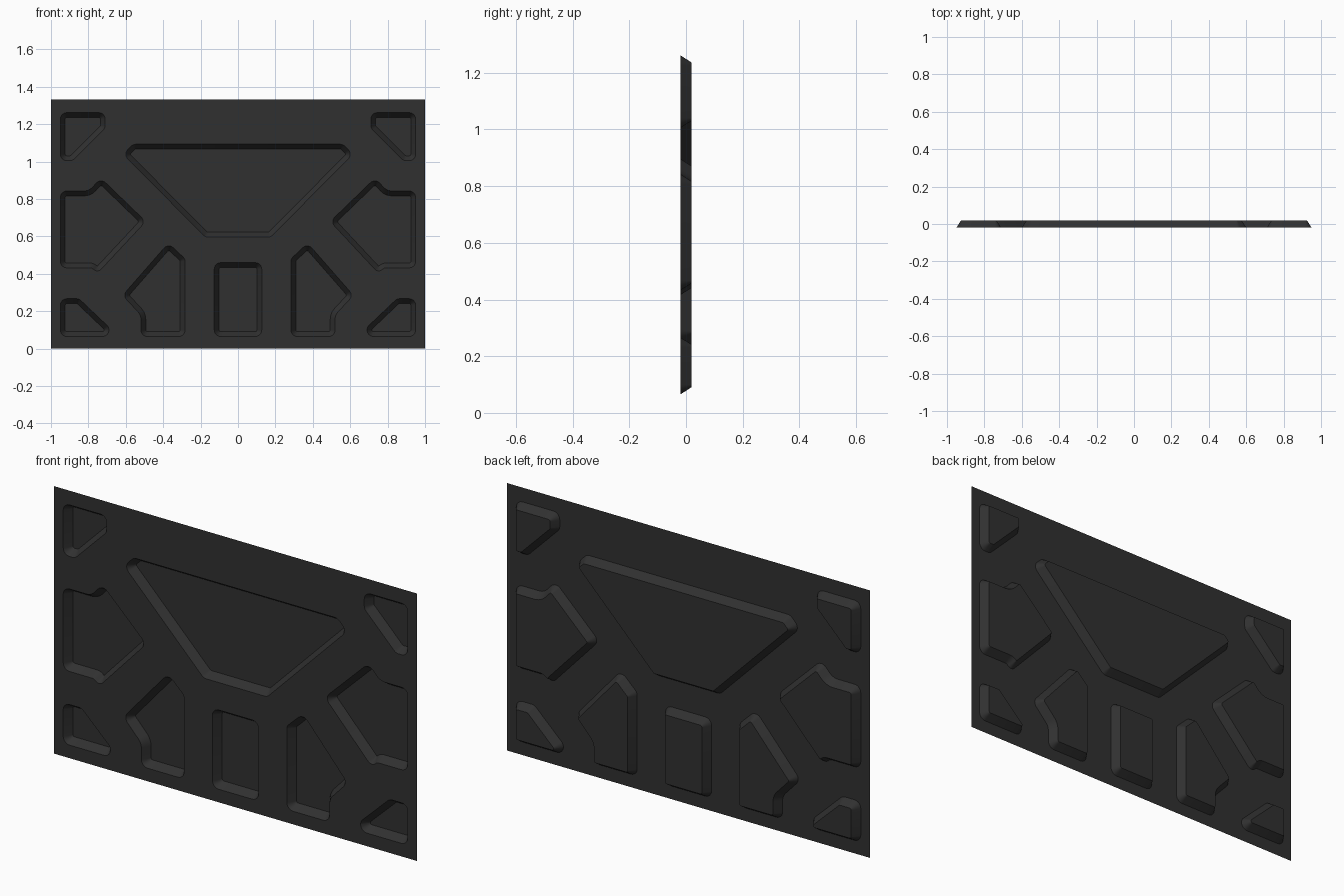
import bpy, bmesh, math
from mathutils import Vector

if "Cube" in bpy.data.objects:
    bpy.data.objects.remove(bpy.data.objects["Cube"])

FRONT, BACK = -0.02, 0.02      # sheet plane and pocket floor plane
INSET, RADIUS, STEPS = 0.026, 0.035, 6
HEIGHT = 1.333

# Left-hand pocket outlines (x, z, optional corner radius)
SIDE = [
    # upper corner
    [(-.95, 1.262), (-.71, 1.262), (-.71, 1.18), (-.885, 1.005), (-.95, 1.005)],
    # side pentagon
    [(-.95, .843), (-.797, .843, .06), (-.733, .912), (-.493, .68),
     (-.75, .405, .028), (-.782, .432, .028), (-.95, .432)],
    # lower corner
    [(-.95, .267), (-.85, .267), (-.69, .115), (-.69, .065), (-.95, .065)],
    # lower house shape
    [(-.372, .565), (-.283, .48), (-.283, .065), (-.519, .065),
     (-.519, .18, .06), (-.617, .285)],
]
# Pockets on the centre line
CENTRE = [
    [(-.56, 1.093), (.56, 1.093), (.615, 1.04), (.175, .597), (-.175, .597), (-.615, 1.04)],
    [(-.127, .46), (.127, .46), (.127, .065), (-.127, .065)],
]


def rounded(points):
    """Return matching rim and floor outlines of a clockwise polygon."""
    rim, floor = [], []
    n = len(points)
    for i in range(n):
        a, p, b = (Vector(points[k % n][:2]) for k in (i - 1, i, i + 1))
        r = points[i][2] if len(points[i]) > 2 else RADIUS
        d1, d2 = (p - a).normalized(), (b - p).normalized()
        n1, n2 = Vector((d1.y, -d1.x)), Vector((d2.y, -d2.x))
        turn = math.atan2(d1.x * d2.y - d1.y * d2.x, d1.dot(d2))
        s = 1 if turn < 0 else -1
        c = p + s * r * (n1 + n2) / (1 + n1.dot(n2))
        start = math.atan2(n1.y, n1.x)
        for k in range(STEPS + 1):
            t = start + turn * k / STEPS
            nrm = Vector((math.cos(t), math.sin(t)))
            q = c - s * r * nrm
            rim.append(q)
            floor.append(q + INSET * nrm)
    return rim, floor


def ring(bm, pts, y):
    return [bm.verts.new((p[0], y, p[1])) for p in pts]


def loop_edges(bm, verts):
    return [bm.edges.new((verts[i - 1], verts[i])) for i in range(len(verts))]


bm = bmesh.new()
border = ring(bm, [(-1, 0), (1, 0), (1, HEIGHT), (-1, HEIGHT)], FRONT)
sheet_edges = loop_edges(bm, border)

mirrored = [[(-p[0],) + tuple(p[1:]) for p in reversed(o)] for o in SIDE]
pairs = []
for outline in SIDE + mirrored + CENTRE:
    rim, floor = rounded(outline)
    rv, fv = ring(bm, rim, FRONT), ring(bm, floor, BACK)
    sheet_edges += loop_edges(bm, rv)
    pairs.append((rv, fv))

# Flat sheet with openings
bmesh.ops.triangle_fill(bm, use_beauty=True, edges=sheet_edges, normal=(0, -1, 0))

# Sloping pocket walls and pocket floors
for rv, fv in pairs:
    for i in range(len(rv)):
        bm.faces.new((rv[i - 1], rv[i], fv[i], fv[i - 1]))
    bm.faces.new(fv)

bmesh.ops.recalc_face_normals(bm, faces=bm.faces)
if sum(f.normal.y * f.calc_area() for f in bm.faces) > 0:
    bmesh.ops.reverse_faces(bm, faces=bm.faces)

mesh = bpy.data.meshes.new("pocketed_panel")
bm.to_mesh(mesh)
bm.free()
panel = bpy.data.objects.new("pocketed_panel", mesh)
bpy.context.collection.objects.link(panel)

# Dark finish
mat = bpy.data.materials.new("dark_grey")
mat.diffuse_color = (0.03, 0.03, 0.03, 1)
mat.use_nodes = True
mat.node_tree.nodes["Principled BSDF"].inputs["Base Color"].default_value = mat.diffuse_color
mesh.materials.append(mat)

bpy.context.view_layer.objects.active = panel
panel.select_set(True)
bpy.ops.object.shade_smooth_by_angle(angle=math.radians(30))
